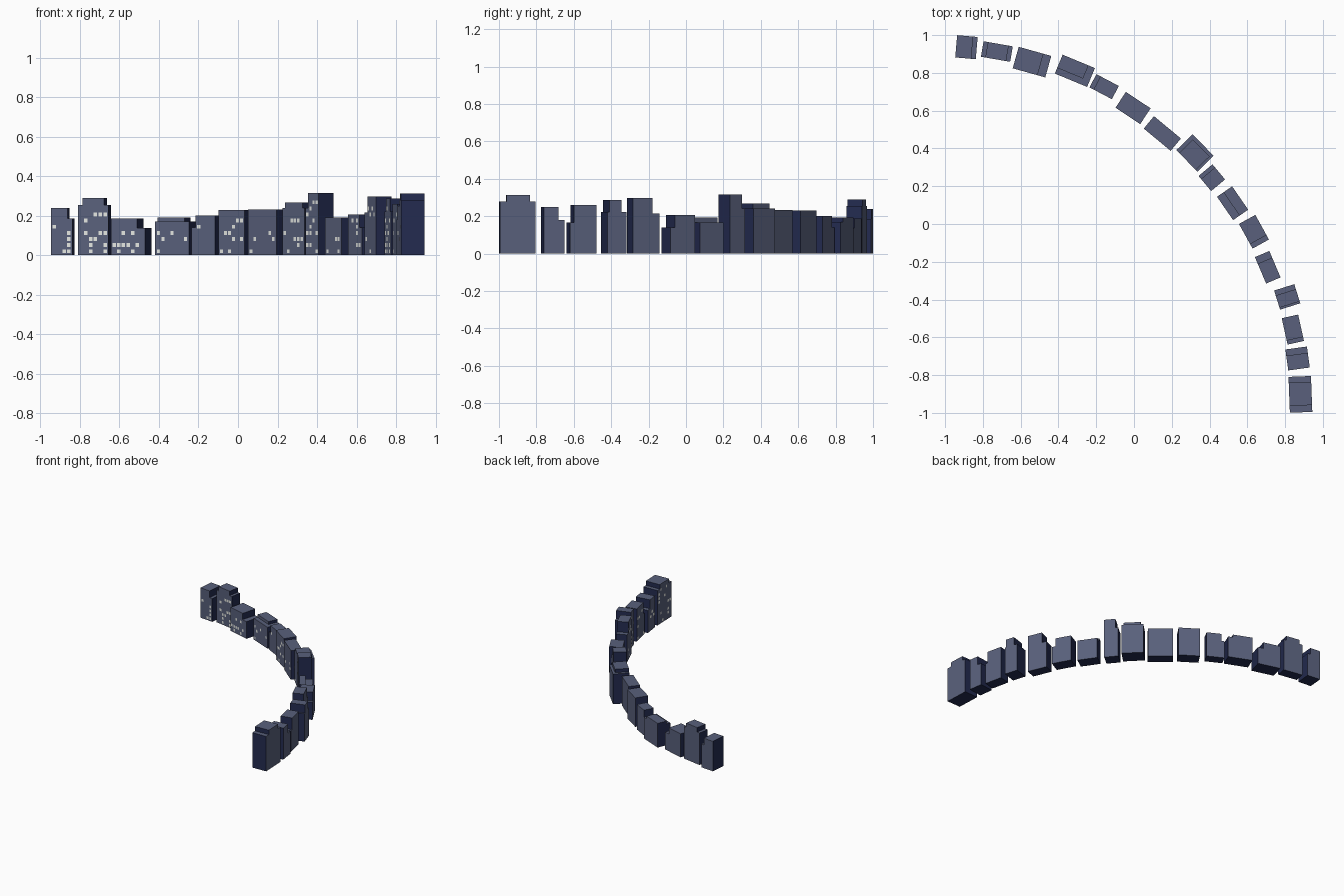
import bpy, bmesh, math, random
from mathutils import Vector

random.seed(7)
ARC = Vector((-1.054, -0.976))      # centre of the curved street


def material(name, rgb):
    m = bpy.data.materials.new(name)
    m.diffuse_color = (*rgb, 1)
    return m


MATS = [material("slate_wall", (0.100, 0.118, 0.200)),
        material("navy_end_wall", (0.017, 0.024, 0.080)),
        material("pale_window", (0.80, 0.82, 0.78))]

# x, y, width, depth, base height, upper block (u0, u1, v0, v1, top) as fractions of the plan
BUILDINGS = [
    (-0.887, 0.936, .109, .118, .185, (0, .78, 0, 1, .238)),
    (-0.726, 0.913, .157, .083, .255, (.15, .86, 0, 1, .29)),
    (-0.540, 0.857, .179, .118, .137, (0, .76, 0, 1, .187)),
    (-0.313, 0.811, .185, .108, .170, (0, .80, .3, 1, .192)),
    (-0.158, 0.727, .134, .079, .140, (.18, 1, 0, 1, .20)),
    (-0.005, 0.614, .157, .100, .230, None),
    (0.150, 0.479, .185, .085, .232, None),
    (0.323, 0.376, .160, .120, .240, (.13, .92, 0, .85, .267)),
    (0.412, 0.245, .104, .096, .240, (.2, 1, 0, 1, .315)),
    (0.522, 0.110, .150, .097, .165, (0, 1, 0, .45, .192)),
    (0.635, -0.041, .149, .099, .140, (0, .82, 0, 1, .207)),
    (0.708, -0.229, .152, .083, .215, (.25, 1, 0, 1, .298)),
    (0.811, -0.386, .106, .112, .222, (.26, .9, 0, 1, .287)),
    (0.841, -0.559, .143, .089, .167, (0, .85, 0, 1, .26)),
    (0.866, -0.712, .112, .115, .180, (.3, 1, 0, 1, .25)),
    (0.881, -0.902, .190, .119, .278, (.16, .81, 0, 1, .313)),
]

# lit windows as column-row pairs; the other buildings are lit at random
LIT = {1: "04 33 32 31 20 30",
       2: "36 46 56 15 13 43 53 22 32 21 51 20 50",
       3: "23 43 01 11 21 31 51 10 40",
       4: "03 33 12 62 00",
       5: "14 03",
       6: "55 45 34 13 23 32 52 00 20",
       7: "53 12 62 00",
       8: "25 35 45 03 32 42 52 41 10"}


def box(bm, lo, hi, bottom=True):
    """Box with navy end walls and underside."""
    v = [bm.verts.new((x, y, z)) for z in (lo[2], hi[2])
         for x, y in ((lo[0], lo[1]), (hi[0], lo[1]), (hi[0], hi[1]), (lo[0], hi[1]))]
    for ids in ((0, 1, 5, 4), (1, 2, 6, 5), (2, 3, 7, 6), (3, 0, 4, 7), (4, 5, 6, 7), (3, 2, 1, 0)):
        if bottom or ids != (3, 2, 1, 0):
            f = bm.faces.new([v[i] for i in ids])
            f.normal_update()
            f.material_index = 1 if abs(f.normal.x) > .9 or f.normal.z < -.9 else 0


def window(bm, x, y, z):
    """Thin lit window plate on the inner wall."""
    w, h = .009, .010
    f = bm.faces.new([bm.verts.new(p) for p in
                      ((x - w, y, z - h), (x + w, y, z - h), (x + w, y, z + h), (x - w, y, z + h))])
    f.material_index = 2


def building(i, x, y, w, d, base, upper):
    bm = bmesh.new()
    box(bm, (-w / 2, -d / 2, 0), (w / 2, d / 2, base))
    if upper:
        u0, u1, v0, v1, top = upper
        box(bm, ((u0 - .5) * w, (v0 - .5) * d, base), ((u1 - .5) * w, (v1 - .5) * d, top), False)
    # window grid
    cols = int((w - .008) / .024)
    for c in range(cols):
        px = (c - (cols - 1) / 2) * .0245
        u = px / w + .5
        height = base
        if upper and upper[2] == 0 and upper[0] < u - .06 and u + .06 < upper[1]:
            height = upper[4]
        for r in range(int((height - .02) / .031)):
            lit = f"{c}{r}" in LIT[i].split() if i in LIT else random.random() < .2
            if lit:
                window(bm, px, -d / 2 - .001, .02 + r * .031)
    me = bpy.data.meshes.new(f"building_{i}")
    bm.to_mesh(me)
    bm.free()
    for m in MATS:
        me.materials.append(m)
    ob = bpy.data.objects.new(f"building_{i}", me)
    bpy.context.collection.objects.link(ob)
    ob.location = (x, y, 0)
    ob.rotation_euler.z = math.atan2(y - ARC.y, x - ARC.x) - math.pi / 2


for i, spec in enumerate(BUILDINGS, 1):
    building(i, *spec)
